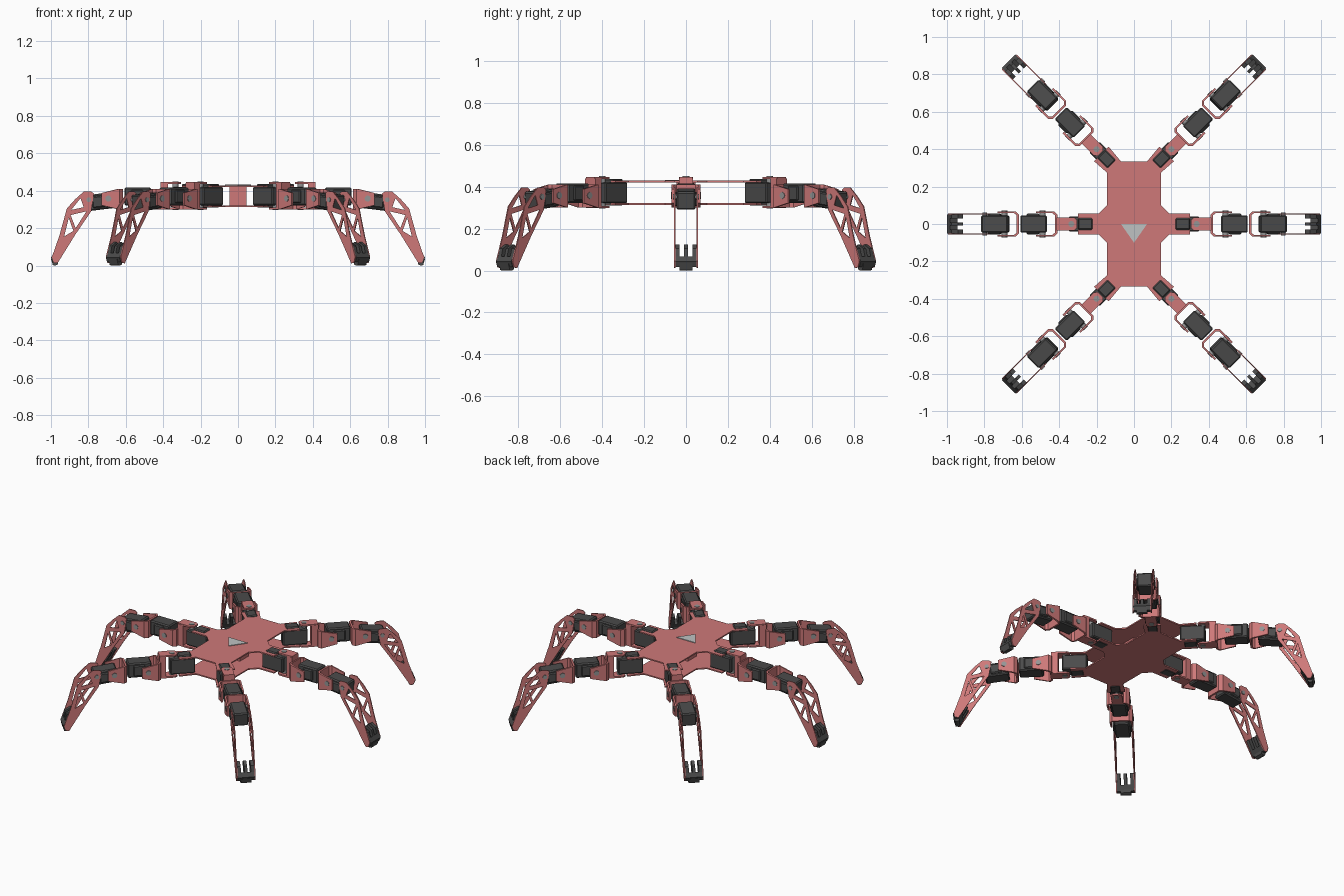
import bpy, bmesh, math
from mathutils import Matrix

if "Cube" in bpy.data.objects:
    bpy.data.objects.remove(bpy.data.objects["Cube"])


def material(name, rgb):
    m = bpy.data.materials.new(name)
    m.diffuse_color = (*rgb, 1)
    m.use_nodes = True
    m.node_tree.nodes["Principled BSDF"].inputs["Base Color"].default_value = m.diffuse_color
    return m


RED = material("salmon_red", (0.62, 0.19, 0.19))
DARK = material("dark_grey", (0.07, 0.07, 0.07))
LIGHT = material("light_grey", (0.52, 0.54, 0.54))
STEEL = material("steel_grey", (0.3, 0.3, 0.3))

TO_SIDE = Matrix.Rotation(math.radians(90), 4, 'X')   # profile x,y -> x,z


def add(name, mesh, mat, matrix=None):
    if not mesh.materials:
        mesh.materials.append(mat)
    ob = bpy.data.objects.new(name, mesh)
    bpy.context.collection.objects.link(ob)
    if matrix:
        ob.matrix_world = matrix
    return ob


def prism(loops, lo, hi, side=False):
    """Extrude an outline (with optional hole loops) along z, or along y if side."""
    cu = bpy.data.curves.new("profile", 'CURVE')
    cu.dimensions, cu.fill_mode, cu.extrude = '2D', 'BOTH', (hi - lo) / 2
    for pts in loops:
        sp = cu.splines.new('POLY')
        sp.points.add(len(pts) - 1)
        for p, (x, y) in zip(sp.points, pts):
            p.co = (x, y, 0, 1)
        sp.use_cyclic_u = True
    ob = bpy.data.objects.new("profile", cu)
    bpy.context.collection.objects.link(ob)
    bpy.context.view_layer.update()
    dg = bpy.context.evaluated_depsgraph_get()
    me = bpy.data.meshes.new_from_object(ob.evaluated_get(dg))
    bpy.data.objects.remove(ob)
    mid = (lo + hi) / 2
    me.materials.clear()
    me.transform(Matrix.Translation((0, mid, 0)) @ TO_SIDE if side
                 else Matrix.Translation((0, 0, mid)))
    bm = bmesh.new()
    bm.from_mesh(me)
    bmesh.ops.remove_doubles(bm, verts=bm.verts, dist=1e-5)
    bmesh.ops.recalc_face_normals(bm, faces=bm.faces)
    bm.to_mesh(me)
    bm.free()
    for p in me.polygons:
        p.use_smooth = False
    return me


def box(x0, x1, y0, y1, z0, z1, bevel=0.0, tilt=0.0):
    bm = bmesh.new()
    bmesh.ops.create_cube(bm, size=1)
    bmesh.ops.scale(bm, vec=(x1 - x0, y1 - y0, z1 - z0), verts=bm.verts)
    if bevel:
        bmesh.ops.bevel(bm, geom=bm.edges[:], offset=bevel, segments=1, affect='EDGES')
    bm.transform(Matrix.Translation(((x0 + x1) / 2, (y0 + y1) / 2, (z0 + z1) / 2))
                 @ Matrix.Rotation(tilt, 4, 'Y'))
    me = bpy.data.meshes.new("box")
    bm.to_mesh(me)
    bm.free()
    return me


def disc(x, y, z, r, depth, side=False):
    bm = bmesh.new()
    bmesh.ops.create_cone(bm, cap_ends=True, segments=16, radius1=r, radius2=r, depth=depth)
    bm.transform(Matrix.Translation((x, y, z)) @ (TO_SIDE if side else Matrix()))
    me = bpy.data.meshes.new("disc")
    bm.to_mesh(me)
    bm.free()
    return me


def u_bracket(r, z0, z1):
    """U bracket opening outward, arm ends tapered in height."""
    half = [(r, .05), (r + .018, .068), (r + .115, .068),
            (r + .115, .058), (r + .026, .058), (r + .012, .046)]
    me = prism([half + [(x, -y) for x, y in reversed(half)]], z0, z1)
    mid = (z0 + z1) / 2
    for v in me.vertices:
        if v.co.x > r + .11:
            v.co.z = mid + (v.co.z - mid) * .6
    return me


# ---- body: two plates, centre post, heading marker ----
quad = [(.07, .335), (.136, .414), (.214, .336), (.145, .275),
        (.145, .10), (.19, .055), (.30, .055)]
right = quad + [(x, -y) for x, y in reversed(quad)]
outline = right + [(-x, -y) for x, y in right]
add("lower_body_plate", prism([outline], .313, .321), RED)
add("upper_body_plate", prism([outline], .421, .429), RED)
add("centre_post", box(-.045, .045, -.045, .045, .321, .421), RED)
add("heading_marker", prism([[(-.07, 0), (0, -.1), (.07, 0)]], .429, .433), LIGHT)

# ---- one leg pointing along +x, as shared part meshes ----
parts = []


def part(name, mesh, mat):
    parts.append((name, mesh, mat))


# hip servo and the bracket that swings on it
part("hip_servo", box(.20, .35, -.04, .04, .322, .42, .006), DARK)
part("hip_servo_top", box(.222, .30, -.031, .031, .31, .437, .006), DARK)
hip = [(.305, -.02), (.32, -.034), (.385, -.034), (.415, -.03),
       (.415, .03), (.385, .034), (.32, .034), (.305, .02)]
part("hip_bracket_top", prism([hip], .437, .447), RED)
part("hip_bracket_bottom", prism([hip], .299, .309), RED)
part("hip_bracket_back", box(.375, .415, -.034, .034, .305, .44), RED)
part("hip_pivot", disc(.335, 0, .373, .016, .154), STEEL)

# two knee servos, each held by a U bracket
for label, r, z0, z1, tilt in (("thigh", .41, .322, .416, 0), ("knee", .615, .298, .384, .12)):
    zc = (z0 + z1) / 2
    part(label + "_bracket", u_bracket(r, .30, .41), RED)
    part(label + "_servo", box(r + .055, r + .198, -.046, .046, z0, z1, .007, tilt), DARK)
    part(label + "_servo_flange",
         box(r + .095, r + .165, -.055, .055, z0 + .012, z1 - .012, .006, tilt), DARK)
    part(label + "_pivot", disc(r + .078, 0, .358, .016, .142, True), STEEL)

# shin side plates with truss cut-outs
shin = [[(.77, .385), (.785, .395), (.825, .395), (.87, .355), (.915, .305), (.955, .16),
         (.995, .045), (.985, .015), (.965, .012), (.87, .165), (.785, .29)],
        [(.93, .155), (.905, .255), (.88, .185)],
        [(.868, .2), (.895, .27), (.81, .29)],
        [(.825, .312), (.892, .297), (.842, .36)]]
for side, s in (("left", 1), ("right", -1)):
    part("shin_plate_" + side, prism(shin, s * .054 - .003, s * .054 + .003, True), RED)
part("shin_pivot", disc(.798, 0, .352, .013, .122, True), STEEL)

# forked foot
prong = [(.915, .11), (.94, .125), (.975, .105), (.99, .05), (.955, .035)]
for label, a, b in (("left", .03, .051), ("middle", -.009, .009), ("right", -.051, -.03)):
    part("foot_prong_" + label, prism([prong], a, b, True), DARK)
part("foot_base", prism([[(.945, .05), (.985, .068), (1.0, .042), (.99, .018), (.965, .018)]],
                        -.051, .051, True), DARK)
part("foot_tip", prism([[(.96, .03), (1.0, .035), (.99, .002), (.975, 0), (.963, .006)]],
                       -.032, .032, True), DARK)

# ---- place six legs around the body ----
for label, ox, oy, ang in (("right", 0, 0, 0), ("back_right", -.037, .163, 45),
                           ("back_left", .037, .163, 135), ("left", 0, 0, 180),
                           ("front_left", .037, -.163, 225), ("front_right", -.037, -.163, 315)):
    place = Matrix.Translation((ox, oy, 0)) @ Matrix.Rotation(math.radians(ang), 4, 'Z')
    for name, mesh, mat in parts:
        add(label + "_" + name, mesh, mat, place)
